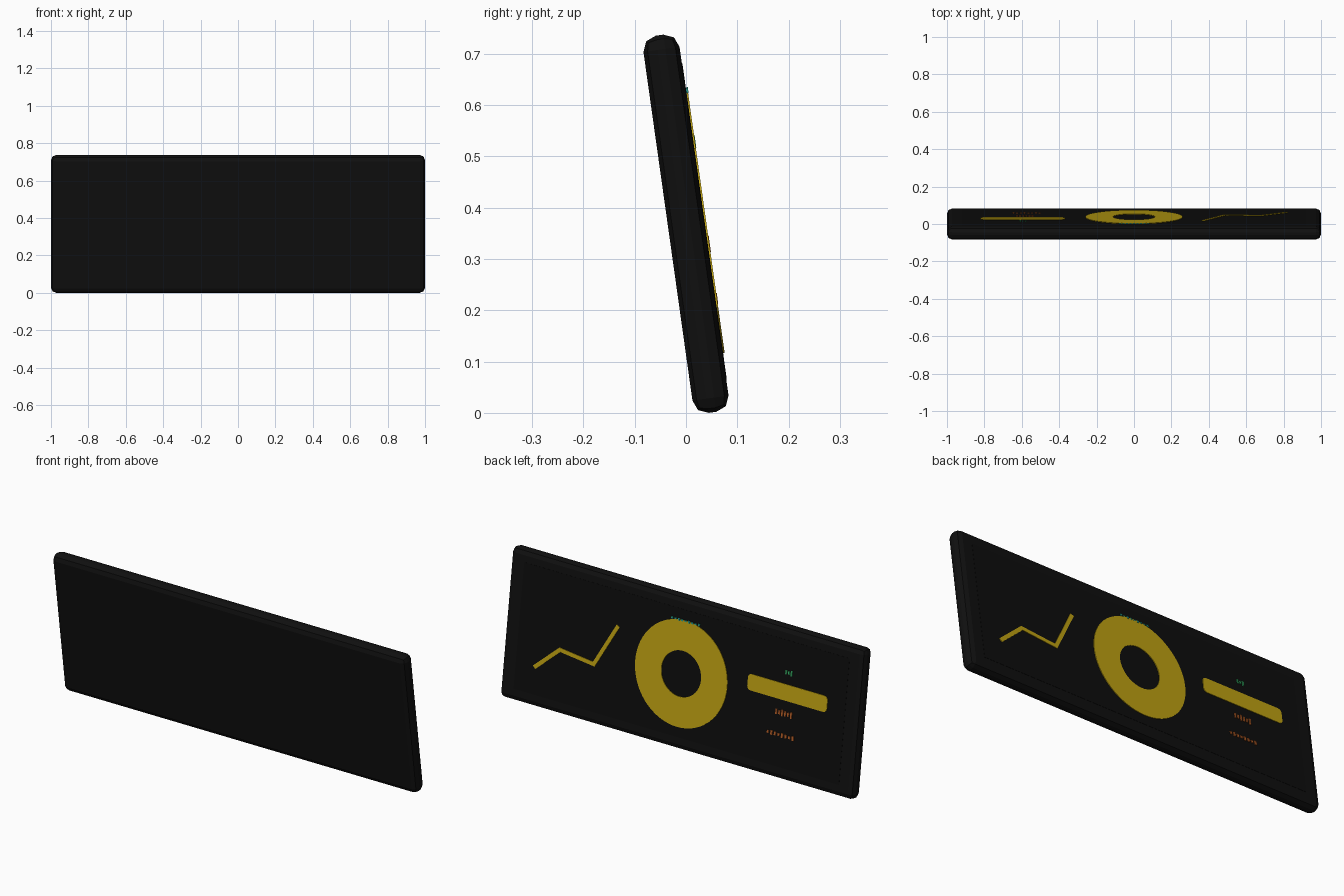
import bpy, bmesh, math
from mathutils import Matrix, Vector

if "Cube" in bpy.data.objects:
    bpy.data.objects.remove(bpy.data.objects["Cube"])

# Panel frame: local x across, y out of the display side, z up the slope
TILT = math.radians(8)
FRAME = Matrix.Translation((0, 0, 0.3685)) @ Matrix.Rotation(TILT, 4, 'X')
HALF_T, HALF_H = 0.0355, 0.371


def material(name, rgb):
    m = bpy.data.materials.new(name)
    m.diffuse_color = (*rgb, 1)
    m.use_nodes = True
    m.node_tree.nodes["Principled BSDF"].inputs["Base Color"].default_value = m.diffuse_color
    return m


BLACK = material("casing black", (0.005, 0.005, 0.005))
SCREEN = material("screen black", (0.004, 0.004, 0.004))
GOLD = material("gold yellow", (0.52, 0.36, 0.006))
GREEN = material("green", (0.04, 0.45, 0.14))
ORANGE = material("orange", (0.45, 0.11, 0.02))
TEAL = material("teal", (0.02, 0.32, 0.24))


def finish(bm, name, mat):
    bmesh.ops.recalc_face_normals(bm, faces=bm.faces)
    me = bpy.data.meshes.new(name)
    bm.to_mesh(me)
    bm.free()
    me.materials.append(mat)
    ob = bpy.data.objects.new(name, me)
    ob.matrix_world = FRAME
    bpy.context.collection.objects.link(ob)
    return ob


def add_box(bm, x, y, z, sx, sy, sz):
    m = Matrix.Translation((x, y, z)) @ Matrix.Diagonal((sx, sy, sz, 1))
    return bmesh.ops.create_cube(bm, size=1, matrix=m)['verts']


def add_strip(bm, left, right, y0, y1, closed=False):
    """Thin plate between two matching rows of (x, z) points."""
    rows = [[bm.verts.new((p[0], y, p[1])) for p in side]
            for side, y in ((left, y0), (left, y1), (right, y1), (right, y0))]
    n = len(left)
    for i in range(n if closed else n - 1):
        j = (i + 1) % n
        for k in range(4):
            a, b = rows[k], rows[(k + 1) % 4]
            bm.faces.new((a[i], a[j], b[j], b[i]))
    if not closed:
        for i in (0, n - 1):
            bm.faces.new([r[i] for r in rows])


# Casing: slab with rounded edges
bm = bmesh.new()
add_box(bm, 0, 0, 0, 2, 2 * HALF_T, 2 * HALF_H)
bmesh.ops.bevel(bm, geom=bm.edges[:], offset=0.028, segments=2,
                profile=0.5, affect='EDGES')
finish(bm, "casing", BLACK)

# Screen: thin dark plate on the display side
bm = bmesh.new()
add_box(bm, 0, HALF_T, 0, 1.84, 0.002, 0.62)
finish(bm, "screen", SCREEN)

Y0, Y1 = HALF_T, HALF_T + 0.004

# Ring chart
N = 64
circle = [(math.cos(2 * math.pi * i / N), math.sin(2 * math.pi * i / N)) for i in range(N)]
bm = bmesh.new()
add_strip(bm, [(0.26 * c, 0.26 * s) for c, s in circle],
          [(0.112 * c, 0.112 * s) for c, s in circle], Y0, Y1, closed=True)
finish(bm, "ring_chart", GOLD)

# Button: wide bar with rounded corners
bm = bmesh.new()
verts = add_box(bm, -0.595, (Y0 + Y1) / 2, 0.058, 0.45, Y1 - Y0, 0.08)
corners = [e for e in bm.edges
           if abs((e.verts[0].co - e.verts[1].co).normalized().y) > 0.9]
bmesh.ops.bevel(bm, geom=corners, offset=0.02, segments=4,
                profile=0.5, affect='EDGES')
finish(bm, "button_bar", GOLD)

# Line graph: mitred strip along a path
path = [Vector(p) for p in ((0.815, -0.177), (0.68, -0.057), (0.487, -0.078), (0.37, 0.139))]
left, right = [], []
for i, p in enumerate(path):
    d0 = (path[max(i, 1)] - path[max(i, 1) - 1]).normalized()
    k = min(i + 1, len(path) - 1)
    d1 = (path[k] - path[k - 1]).normalized()
    t = (d0 + d1).normalized()
    nrm = Vector((-t.y, t.x))
    w = 0.010 / max(t.dot(d0), 0.3)
    left.append(p + nrm * w)
    right.append(p - nrm * w)
bm = bmesh.new()
add_strip(bm, left, right, Y0, Y1)
finish(bm, "line_graph", GOLD)


# Small rows of tick marks
def tick_row(name, mat, x, z, width, height, count):
    bm = bmesh.new()
    step = width / count
    for i in range(count):
        h = height * (1.0, 0.6, 0.8)[i % 3]
        add_box(bm, x - width / 2 + (i + 0.5) * step, HALF_T + 0.0025, z,
                step * 0.55, 0.005, h)
    finish(bm, name, mat)


tick_row("upper_ticks", GREEN, -0.594, 0.156, 0.045, 0.026, 3)
tick_row("middle_ticks", ORANGE, -0.584, -0.045, 0.10, 0.032, 6)
tick_row("lower_ticks", ORANGE, -0.575, -0.153, 0.16, 0.022, 8)
tick_row("ring_ticks", TEAL, 0.0, 0.257, 0.17, 0.012, 9)
